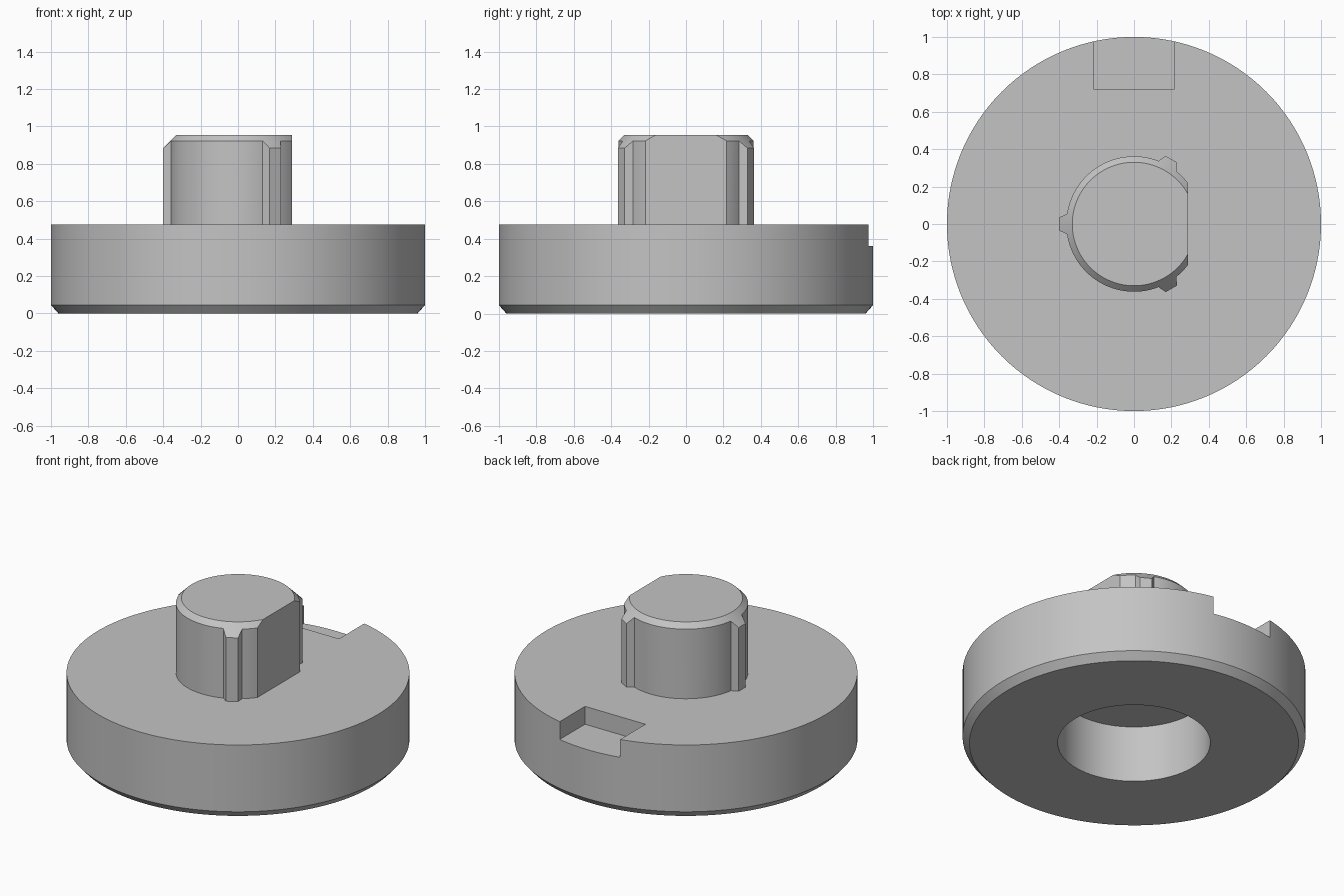
import bpy
import bmesh
from math import acos, asin, cos, sin, pi, radians

if "Cube" in bpy.data.objects:
    bpy.data.objects.remove(bpy.data.objects["Cube"])

grey = bpy.data.materials.new("plain grey")
grey.use_nodes = True
GREY = (0.55, 0.55, 0.55, 1)
grey.diffuse_color = GREY
grey.node_tree.nodes["Principled BSDF"].inputs["Base Color"].default_value = GREY


def loft(name, loops):
    """Skin a stack of equal-length point loops and cap both ends."""
    bm = bmesh.new()
    rings = [[bm.verts.new(p) for p in loop] for loop in loops]
    n = len(rings[0])
    for a, b in zip(rings, rings[1:]):
        for i in range(n):
            j = (i + 1) % n
            bm.faces.new((a[i], a[j], b[j], b[i]))
    bm.faces.new(rings[0])
    bm.faces.new(rings[-1])
    bmesh.ops.recalc_face_normals(bm, faces=bm.faces)
    mesh = bpy.data.meshes.new(name)
    bm.to_mesh(mesh)
    bm.free()
    mesh.materials.append(grey)
    ob = bpy.data.objects.new(name, mesh)
    bpy.context.collection.objects.link(ob)
    return ob


def turned(name, profile, segments=128):
    angles = [2 * pi * i / segments for i in range(segments)]
    return loft(name, [[(r * cos(a), r * sin(a), z) for a in angles]
                       for r, z in profile])


def prism(name, outline, z0, z1):
    return loft(name, [[(x, y, z) for x, y in outline] for z in (z0, z1)])


def carve(ob, tool, operation):
    """Apply a boolean and remove the tool object."""
    mod = ob.modifiers.new("carve", 'BOOLEAN')
    mod.operation, mod.solver, mod.object = operation, 'EXACT', tool
    bpy.context.view_layer.objects.active = ob
    bpy.ops.object.modifier_apply(modifier=mod.name)
    bpy.data.objects.remove(tool)


def smooth(ob):
    bpy.ops.object.select_all(action='DESELECT')
    ob.select_set(True)
    bpy.context.view_layer.objects.active = ob
    bpy.ops.object.shade_smooth_by_angle(angle=radians(20))


# Disc base with chamfered lower rim and a blind bore underneath
TOP = 0.475
base = turned("disc_base", [(0.445, 0.365), (0.445, 0), (0.96, 0),
                            (1, 0.045), (1, TOP)])

# Rectangular notch in the back rim
W = 0.215
notch = prism("notch_cutter", [(-W, 0.72), (W, 0.72), (W, 1.2), (-W, 1.2)], 0.36, 0.7)
carve(base, notch, 'DIFFERENCE')
smooth(base)

# Post outline: a round with one flat side and three small ribs
R, FLAT, TIP = 0.362, 0.29, 0.40
start = acos(FLAT / R)
half = asin(0.055 / R)
ribs = [pi / 3, pi, 5 * pi / 3]


def arc(a, b):
    steps = max(3, round((b - a) / radians(3)))
    return [(R * cos(a + (b - a) * i / steps), R * sin(a + (b - a) * i / steps))
            for i in range(steps + 1)]


outline, at = [], start
for rib in ribs:
    outline += arc(at, rib - half)
    for side in (-0.035, 0.035):
        outline.append((TIP * cos(rib) - side * sin(rib),
                        TIP * sin(rib) + side * cos(rib)))
    at = rib + half
outline += arc(at, 2 * pi - start)

# Post, with a conical chamfer running over body and ribs
post = prism("keyed_post", outline, TOP - 0.03, 1.1)
cone = turned("chamfer_envelope", [(0.6, 0.4), (0.6, 0.685), (0.33, 0.955)])
carve(post, cone, 'INTERSECT')
smooth(post)
